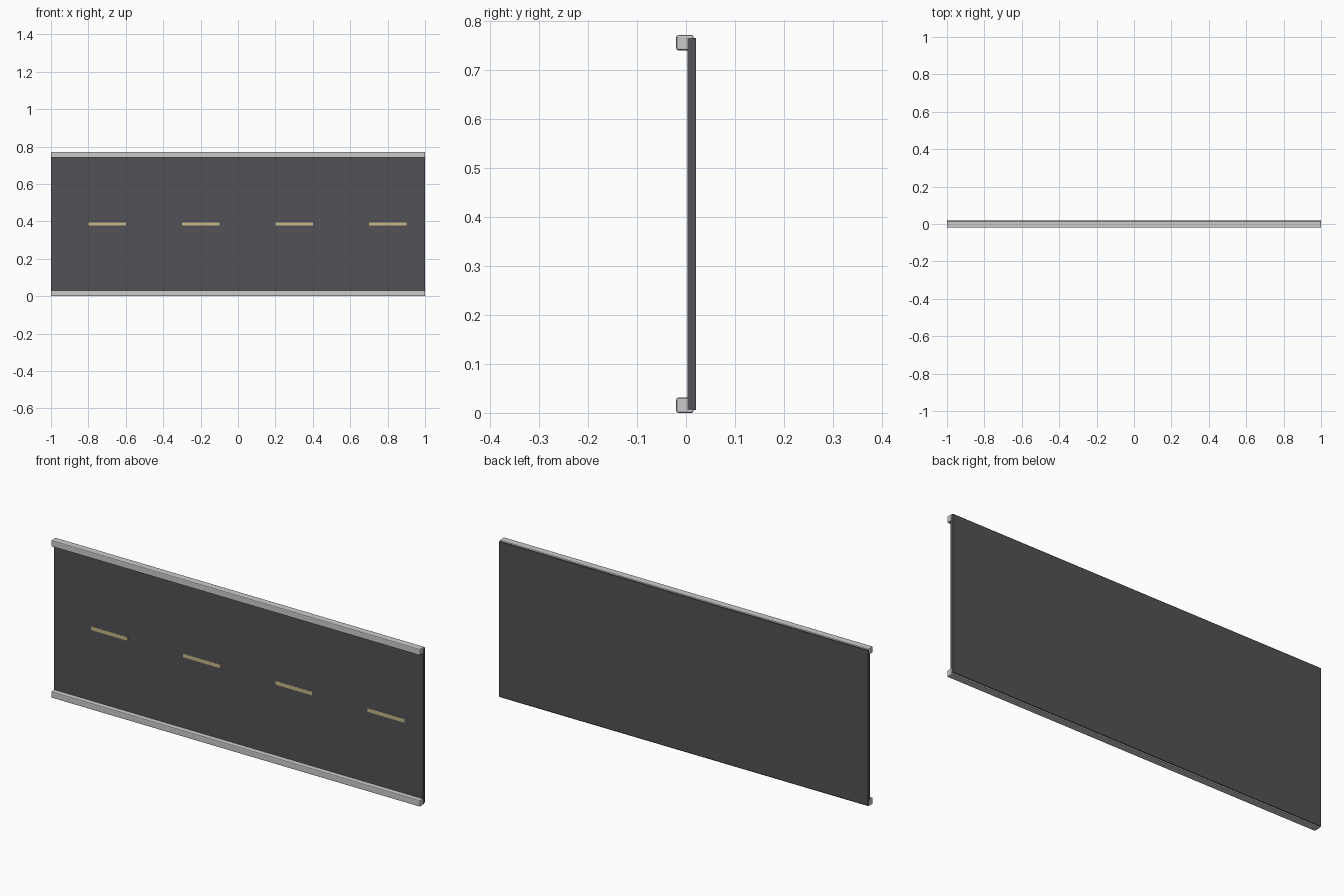
import bpy

if "Cube" in bpy.data.objects:
    bpy.data.objects.remove(bpy.data.objects["Cube"])


def material(name, rgb):
    m = bpy.data.materials.new(name)
    m.diffuse_color = (*rgb, 1)
    m.use_nodes = True
    m.node_tree.nodes["Principled BSDF"].inputs["Base Color"].default_value = m.diffuse_color
    return m


def box(name, lo, hi, mat=None, bevel=0):
    centre = [(a + b) / 2 for a, b in zip(lo, hi)]
    bpy.ops.mesh.primitive_cube_add(size=1, location=centre)
    ob = bpy.context.object
    ob.name = name
    ob.scale = [b - a for a, b in zip(lo, hi)]
    bpy.ops.object.transform_apply(location=False, rotation=False, scale=True)
    if mat:
        ob.data.materials.append(mat)
    if bevel:
        mod = ob.modifiers.new("rounded_edges", 'BEVEL')
        mod.width = bevel
        mod.segments = 2
    return ob


asphalt = material("asphalt", (0.085, 0.085, 0.095))
paint = material("lane_paint", (0.55, 0.48, 0.24))
HEIGHT = 0.772

# road slab standing upright, driving surface facing the front
box("road_slab", (-1, 0.0035, 0.006), (1, 0.02, HEIGHT - 0.006), asphalt)

# rounded kerbs along both long edges
for name, z in (("lower_kerb", 0), ("upper_kerb", HEIGHT - 0.031)):
    box(name, (-1, -0.02, z), (1, 0.0155, z + 0.031), bevel=0.004)

# dashed centre line
for i in range(4):
    x = -0.8 + 0.5 * i
    box(f"lane_dash_{i + 1}", (x, 0.0028, HEIGHT / 2 - 0.009),
        (x + 0.2, 0.005, HEIGHT / 2 + 0.009), paint)
